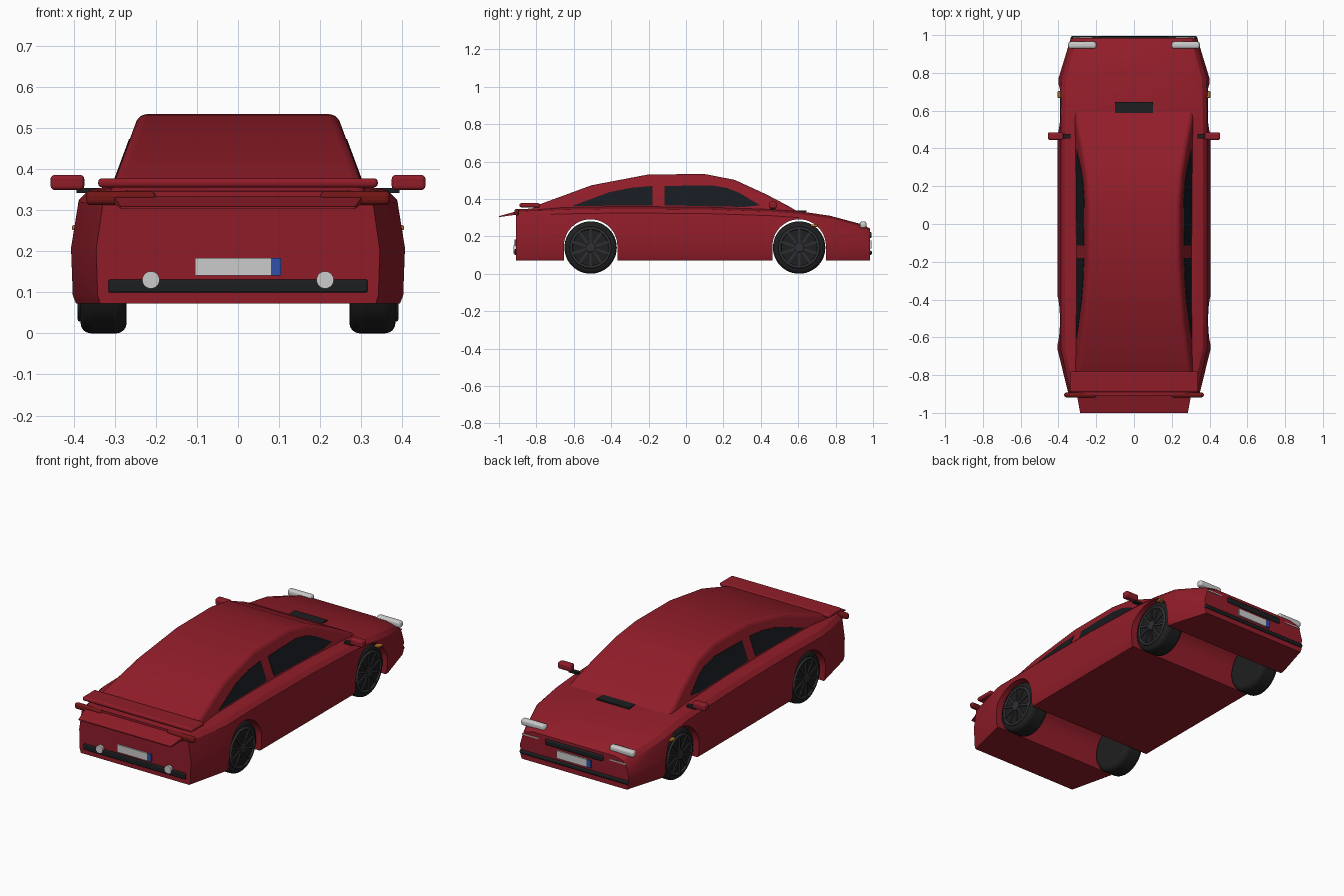
import bpy, bmesh
from math import pi, cos, sin, radians
from mathutils import Matrix, Vector

if "Cube" in bpy.data.objects:
    bpy.data.objects.remove(bpy.data.objects["Cube"])


def material(name, r, g, b):
    m = bpy.data.materials.new(name)
    m.diffuse_color = (r, g, b, 1)
    m.use_nodes = True
    m.node_tree.nodes["Principled BSDF"].inputs["Base Color"].default_value = m.diffuse_color
    return m


RED = material("red_paint", .28, .012, .022)
GLASS = material("dark_glass", .008, .011, .014)
BLACK = material("black_trim", .012, .013, .014)
RUBBER = material("rubber", .014, .014, .015)
RIM = material("dark_rim", .028, .03, .034)
TAIL = material("tail_red", .17, .008, .008)
WHITE = material("lamp_white", .75, .75, .72)
BLUE = material("plate_blue", .03, .08, .4)
AMBER = material("amber", .5, .18, .02)


def finish(bm, name, mat, bevel=0, segments=3, angle=35):
    bmesh.ops.recalc_face_normals(bm, faces=bm.faces)
    mesh = bpy.data.meshes.new(name)
    bm.to_mesh(mesh)
    bm.free()
    ob = bpy.data.objects.new(name, mesh)
    bpy.context.collection.objects.link(ob)
    if mat:
        mesh.materials.append(mat)
    if bevel:
        b = ob.modifiers.new("bevel", 'BEVEL')
        b.width, b.segments = bevel, segments
        b.limit_method, b.angle_limit = 'ANGLE', radians(angle)
    return ob


def smooth(ob, angle=30):
    bpy.ops.object.select_all(action='DESELECT')
    bpy.context.view_layer.objects.active = ob
    ob.select_set(True)
    bpy.ops.object.shade_smooth_by_angle(angle=radians(angle))


def loft(name, rings, mat, **kw):
    bm = bmesh.new()
    loops = [[bm.verts.new(p) for p in r] for r in rings]
    for a, b in zip(loops, loops[1:]):
        n = len(a)
        for i in range(n):
            bm.faces.new((a[i], a[(i + 1) % n], b[(i + 1) % n], b[i]))
    bm.faces.new(loops[0])
    bm.faces.new(loops[-1])
    return finish(bm, name, mat, **kw)


def prism(name, profile, width, mat, **kw):
    """Side profile (y, z) spanning the car, with half width as a function."""
    rings = [[(s * width(y, z), y, z) for y, z in profile] for s in (-1, 1)]
    return loft(name, rings, mat, **kw)


def box(name, loc, size, mat, bevel=0):
    bm = bmesh.new()
    bmesh.ops.create_cube(bm, size=1, matrix=Matrix.Translation(loc) @ Matrix.Diagonal((*size, 1)))
    return finish(bm, name, mat, bevel)


def cylinder(name, loc, radius, depth, axis, mat, bevel=0):
    bm = bmesh.new()
    m = Matrix.Translation(loc) @ Matrix.Rotation(pi / 2, 4, 'Y' if axis == 'X' else 'X')
    bmesh.ops.create_cone(bm, cap_ends=True, segments=48, radius1=radius, radius2=radius, depth=depth, matrix=m)
    ob = finish(bm, name, mat, bevel, 4)
    smooth(ob)
    return ob


# Lower body: stations of y, half width, top height
stations = [(-.908, .345, .345), (-.66, .406, .355), (-.36, .405, .36), (.1, .406, .357),
            (.46, .406, .345), (.6, .405, .335), (.77, .4, .31), (.95, .345, .262), (.985, .335, .24)]
ZB = .072


def section(y, w, zt):
    half = [(w * .97, ZB), (w * .99, ZB + .02), (w, ZB + (zt - ZB) * .48),
            (w * .955, zt - .035), (w * .9, zt - .013), (w * .75, zt)]
    return [(x, y, z) for x, z in half] + [(-x, y, z) for x, z in reversed(half)]


body = loft("body", [section(*s) for s in stations], RED)

# Wheel channels cut across the body
AXLES = (-.51, .605)
for y in AXLES:
    arc = [(y + .143 * cos(pi * i / 24), .148 + .143 * sin(pi * i / 24)) for i in range(25)]
    cutter = prism("arch_cutter", [(y + .143, 0)] + arc + [(y - .143, 0)], lambda *_: .6, None)
    cutter.hide_render = True
    mod = body.modifiers.new("arch", 'BOOLEAN')
    mod.object, mod.solver = cutter, 'EXACT'
    bpy.context.view_layer.objects.active = body
    bpy.ops.object.modifier_apply(modifier=mod.name)
    bpy.data.objects.remove(cutter)
smooth(body, 28)


# Cabin and side windows
def flank(y, z):
    return .316 - (z - .33) * .37


cabin = prism("cabin", [(-.86, .33), (-.78, .372), (-.505, .473), (-.2, .531), (.1, .533), (.26, .502),
                        (.43, .424), (.555, .358), (.61, .325)], flank, RED, bevel=.02, segments=4, angle=45)
smooth(cabin, 25)
panes = {"rear_side_windows": [(-.61, .362), (-.41, .436), (-.29, .46), (-.18, .469), (-.18, .366)],
         "front_side_windows": [(-.115, .366), (-.115, .469), (.136, .473), (.22, .458), (.286, .432), (.395, .366), (.31, .357)]}
for name, pts in panes.items():
    prism(name, pts, lambda y, z: flank(y, z) + .002, GLASS)

# Rear deck spoiler and drooping tail lip
box("deck_spoiler", (0, -.835, .366), (.68, .11, .022), RED, .009)
prism("tail_lip", [(-1, .303), (-.89, .318), (-.89, .338), (-1, .308)],
      lambda y, z: .285 if y < -.95 else .305, RED)

# Hood vent, grille and bumper strips
vent = box("hood_vent", (0, .612, .334), (.2, .066, .008), BLACK)
box("grille", (0, .983, .207), (.36, .02, .034), BLACK, .009)
box("front_bumper_strip", (0, .983, .112), (.67, .022, .022), BLACK, .008)
box("rear_bumper_strip", (0, -.907, .115), (.63, .022, .032), BLACK, .005)

# Licence plates
for name, y, z, s in (("rear_plate", -.91, .162, 1), ("front_plate", .987, .157, -1)):
    box(name, (-.0125 * s, y, z), (.185, .012, .042), WHITE)
    box(name + "_band", (.0925 * s, y, z), (.025, .012, .042), BLUE)

# Lamps and mirrors on both sides
for s, side in ((-1, "left"), (1, "right")):
    box(side + "_tail_light", (s * .285, -.905, .329), (.17, .026, .034), TAIL, .012)
    cylinder(side + "_fog_lamp", (s * .212, -.914, .13), .021, .016, 'Y', WHITE)
    box(side + "_headlight", (s * .274, .947, .262), (.15, .036, .036), WHITE, .013)
    box(side + "_lamp_trim", (s * .27, .985, .213), (.1, .008, .006), WHITE)
    box(side + "_side_marker", (s * .389, .685, .257), (.03, .036, .012), AMBER, .004)
    box(side + "_mirror", (s * .415, .465, .367), (.082, .04, .037), RED, .01)
    box(side + "_mirror_stalk", (s * .365, .465, .348), (.055, .024, .012), BLACK)

# Wheels: tyre, spoked rim and hub
for y, end in zip(AXLES, ("rear", "front")):
    for s, side in ((-1, "left"), (1, "right")):
        name = f"{end}_{side}_"
        cylinder(name + "tyre", (s * .327, y, .14), .14, .112, 'X', RUBBER, .025)
        cylinder(name + "hub", (s * .385, y, .14), .026, .016, 'X', RIM, .004)
        bm = bmesh.new()
        for i in range(10):
            m = (Matrix.Translation((s * .384, y, .14)) @ Matrix.Rotation(2 * pi * i / 10, 4, 'X')
                 @ Matrix.Translation((0, 0, .06)) @ Matrix.Diagonal((.012, .012, .085, 1)))
            bmesh.ops.create_cube(bm, size=1, matrix=m)
        finish(bm, name + "spokes", RIM)
        bpy.ops.mesh.primitive_torus_add(major_radius=.104, minor_radius=.008, major_segments=40, minor_segments=8,
                                         location=(s * .383, y, .14), rotation=(0, pi / 2, 0))
        ring = bpy.context.object
        ring.name = name + "rim_ring"
        ring.data.materials.append(RIM)
        smooth(ring, 60)
